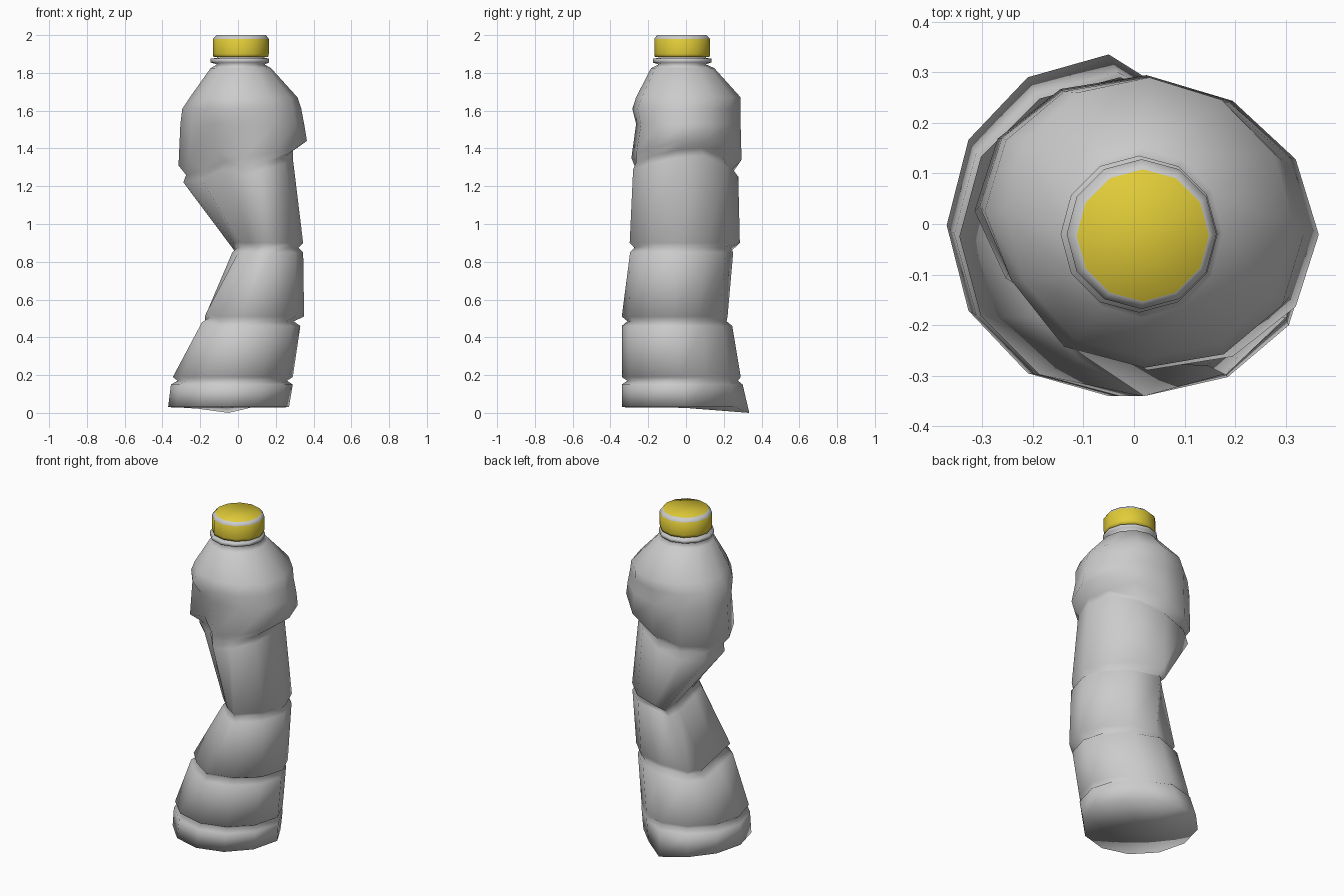
import bpy, bmesh
from math import cos, sin, pi

SIDES = 12
D = 0.7071


def ring(z, x0, x1, y0, y1, left=-1, cut=1, back=1, skew=0, dent=0, wave=None):
    """Twelve-sided oval, pressed flat on the left, front-left (cut) and back-right
    (back) where the bottle is crushed; 'dent' pushes the front-left corner in."""
    cx, cy, rx, ry = (x0 + x1) / 2, (y0 + y1) / 2, (x1 - x0) / 2, (y1 - y0) / 2
    pts = []
    for i in range(SIDES):
        a = 2 * pi * i / SIDES
        x, y = cx + rx * cos(a), cy + ry * sin(a + skew)
        x = max(x, left)
        over = max(0, -(x + y) * D - cut)
        under = max(0, (x + y) * D - back)
        x, y = x + D * (over - under), y + D * (over - under)
        push = dent if i == 8 else 0
        x, y = x - push * cos(a), y - push * sin(a)
        pts.append((x, y, z + (wave[i] if wave else 0)))
    return pts


def loft(name, rings):
    bm = bmesh.new()
    loops = [[bm.verts.new(p) for p in r] for r in rings]
    for a, b in zip(loops, loops[1:]):
        for i in range(SIDES):
            j = (i + 1) % SIDES
            bm.faces.new((a[i], a[j], b[j], b[i]))
    base = bm.faces.new(loops[0][::-1])
    bm.faces.new(loops[-1])
    bmesh.ops.poke(bm, faces=[base])
    me = bpy.data.meshes.new(name)
    bm.to_mesh(me)
    bm.free()
    for p in me.polygons:
        p.use_smooth = True
    ob = bpy.data.objects.new(name, me)
    bpy.context.collection.objects.link(ob)
    return ob


# crooked foot
foot_wave = [0, 0, 0, -0.03, -0.008, 0, 0, 0, 0, 0, 0, 0]
rings = [ring(0.03, -0.37, 0.27, -0.34, 0.335, back=0.235, wave=foot_wave)]
rings += [ring(*r, back=0.24) for r in (
    (0.15, -0.355, 0.29, -0.34, 0.30),
    (0.17, -0.32, 0.26, -0.31, 0.275),
    (0.19, -0.345, 0.29, -0.34, 0.29),
)]

# squashed lower bands with grooves between them
low_wave = [0, 0, 0, 0, -0.02, -0.03, 0, 0.02, 0, 0, 0, 0]
rings += [ring(*r, wave=low_wave) for r in (
    (0.46, -0.30, 0.33, -0.34, 0.245, -0.20, 0.265, 0.25),
    (0.485, -0.27, 0.295, -0.31, 0.215, -0.155, 0.23, 0.24),
    (0.51, -0.31, 0.35, -0.34, 0.22, -0.175, 0.255, 0.255),
)]
mid_wave = [0, 0, 0, 0, -0.04, -0.04, 0, 0, 0, 0, 0, 0]
rings += [ring(*r, wave=mid_wave) for r in (
    (0.85, -0.31, 0.345, -0.335, 0.25, -0.03, 0.11, 0.28),
    (0.875, -0.28, 0.32, -0.31, 0.235, -0.005, 0.085, 0.265),
    (0.90, -0.31, 0.345, -0.34, 0.285, -0.02, 0.105, 0.285),
)]

# wavy crushed edge below the shoulder
wave = [0.09, 0.10, 0.05, -0.01, -0.05, -0.06, -0.04, -0.02, 0.03, 0, 0.03, 0.06]
rings += [ring(*r, wave=wave) for r in (
    (1.26, -0.29, 0.29, -0.30, 0.28, -1, 0.18, 0.26, -0.15, 0.01),
    (1.30, -0.275, 0.29, -0.28, 0.25, -1, 0.18, 0.25, -0.15, 0.02),
    (1.35, -0.315, 0.365, -0.29, 0.295, -1, 0.255, 1, -0.08, 0.06),
)]

# shoulder, neck and collar
rings += [ring(*r) for r in (
    (1.53, -0.305, 0.35, -0.265, 0.29, -1, 0.24, 1, -0.08, 0.02),
    (1.61, -0.295, 0.335, -0.285, 0.29, -1, 0.25, 1, -0.08, -0.02),
    (1.67, -0.255, 0.315, -0.265, 0.29, -1, 0.245, 1, -0.05, -0.01),
    (1.825, -0.145, 0.175, -0.185, 0.15),
    (1.845, -0.11, 0.14, -0.145, 0.105),
    (1.855, -0.145, 0.165, -0.175, 0.135),
    (1.875, -0.145, 0.165, -0.175, 0.135),
    (1.88, -0.11, 0.14, -0.145, 0.105),
    (1.93, -0.11, 0.14, -0.145, 0.105),
)]
loft("crushed_bottle", rings)

# screw cap with a pale rim
cap = loft("screw_cap", [
    ring(1.885, -0.13, 0.16, -0.165, 0.125),
    ring(1.90, -0.133, 0.163, -0.168, 0.128),
    ring(1.98, -0.133, 0.163, -0.168, 0.128),
    ring(2.00, -0.113, 0.148, -0.153, 0.108),
])
for name, col in (("cap_yellow", (0.75, 0.60, 0.04, 1)), ("rim_grey", (0.6, 0.6, 0.6, 1))):
    m = bpy.data.materials.new(name)
    m.diffuse_color = col
    cap.data.materials.append(m)
for p in cap.data.polygons:
    if len(p.vertices) == 4 and p.center.z > 1.985:
        p.material_index = 1
